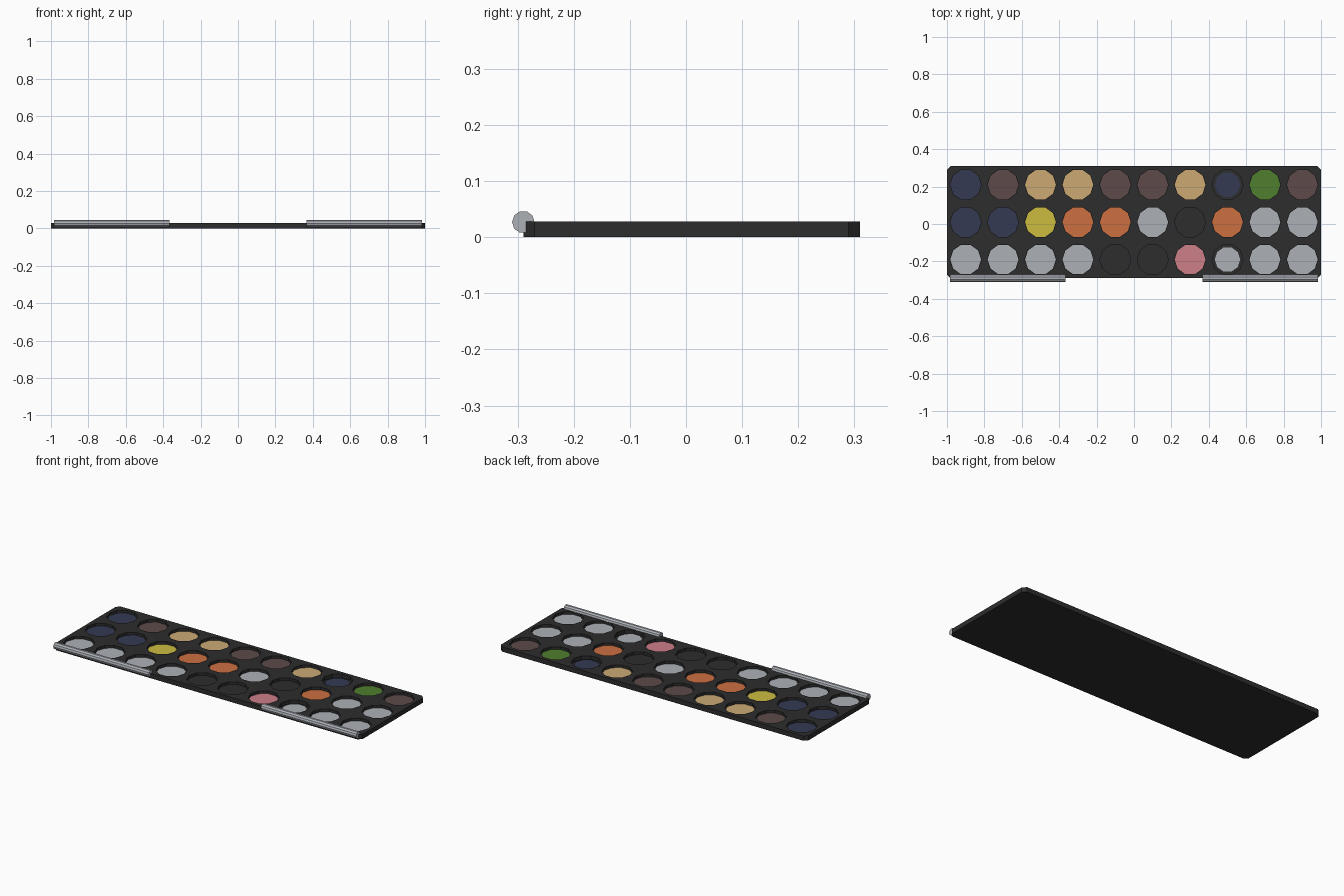
import bpy, bmesh, math
from mathutils import Matrix

if "Cube" in bpy.data.objects:
    bpy.data.objects.remove(bpy.data.objects["Cube"])

SIDES = 10
FLOOR, PAN_TOP, TOP = 0.006, 0.012, 0.028


def mat(name, rgb):
    m = bpy.data.materials.new(name)
    lin = [((c / 255 + 0.055) / 1.055) ** 2.4 for c in rgb]
    m.diffuse_color = (*lin, 1)
    m.use_nodes = True
    m.node_tree.nodes["Principled BSDF"].inputs["Base Color"].default_value = m.diffuse_color
    return m


M = {
    'K': mat('charcoal', (45, 45, 45)), 'N': mat('navy', (52, 58, 84)),
    'B': mat('brown', (94, 74, 74)), 'T': mat('tan', (204, 170, 116)),
    'G': mat('green', (78, 126, 46)), 'Y': mat('yellow', (204, 188, 64)),
    'O': mat('orange', (204, 112, 64)), 'S': mat('silver', (172, 176, 182)),
    'P': mat('pink', (206, 126, 136)),
}


def finish(name, bm, material):
    bmesh.ops.recalc_face_normals(bm, faces=bm.faces)
    me = bpy.data.meshes.new(name)
    bm.to_mesh(me)
    bm.free()
    me.materials.append(material)
    ob = bpy.data.objects.new(name, me)
    bpy.context.collection.objects.link(ob)
    return ob


def add_disc(bm, x, y, r, z0, z1):
    bmesh.ops.create_cone(bm, cap_ends=True, segments=SIDES, radius1=r, radius2=r,
                          depth=z1 - z0,
                          matrix=Matrix.Translation((x, y, (z0 + z1) / 2))
                          @ Matrix.Rotation(math.pi / 2, 4, 'Z'))


# Tray slab with clipped corners
bm = bmesh.new()
c = 0.02
x, y0, y1 = 1.0, -0.29, 0.31
outline = [(-x + c, y0), (x - c, y0), (x, y0 + c), (x, y1 - c),
           (x - c, y1), (-x + c, y1), (-x, y1 - c), (-x, y0 + c)]
base = bm.faces.new([bm.verts.new((px, py, 0)) for px, py in outline])
ext = bmesh.ops.extrude_face_region(bm, geom=[base])
bmesh.ops.translate(bm, vec=(0, 0, TOP),
                    verts=[v for v in ext['geom'] if isinstance(v, bmesh.types.BMVert)])
tray = finish('tray', bm, M['K'])

# Colour layout, back row first; lower case marks a smaller pan
rows = ['NBTTBBTnGB', 'NNYOOSKOSS', 'SSSSKKPsSS']
cells = [(-0.9 + 0.2 * i, 0.21 - 0.2 * j, k)
         for j, row in enumerate(rows) for i, k in enumerate(row)]

# Round wells cut into the tray
bm = bmesh.new()
for px, py, k in cells:
    add_disc(bm, px, py, 0.083, FLOOR, TOP + 0.02)
cutter = finish('well_cutter', bm, M['K'])
cutter.hide_render = True
mod = tray.modifiers.new('wells', 'BOOLEAN')
mod.operation, mod.solver, mod.object = 'DIFFERENCE', 'EXACT', cutter
bpy.context.view_layer.objects.active = tray
bpy.ops.object.modifier_apply(modifier=mod.name)
bpy.data.objects.remove(cutter)

# Colour pans sitting in the wells
for n, (px, py, k) in enumerate(cells):
    bm = bmesh.new()
    add_disc(bm, px, py, 0.0825 if k.isupper() else 0.068, FLOOR - 0.001, PAN_TOP)
    finish(f'pan_{n + 1}', bm, M[k.upper()])

# Hinge rods along the front edge
for side, name in ((-1, 'left_hinge'), (1, 'right_hinge')):
    bm = bmesh.new()
    bmesh.ops.create_cone(bm, cap_ends=True, segments=SIDES, radius1=0.02, radius2=0.02,
                          depth=0.62,
                          matrix=Matrix.Translation((side * 0.675, -0.29, 0.027))
                          @ Matrix.Rotation(math.pi / 2, 4, 'Y'))
    finish(name, bm, M['S'])
